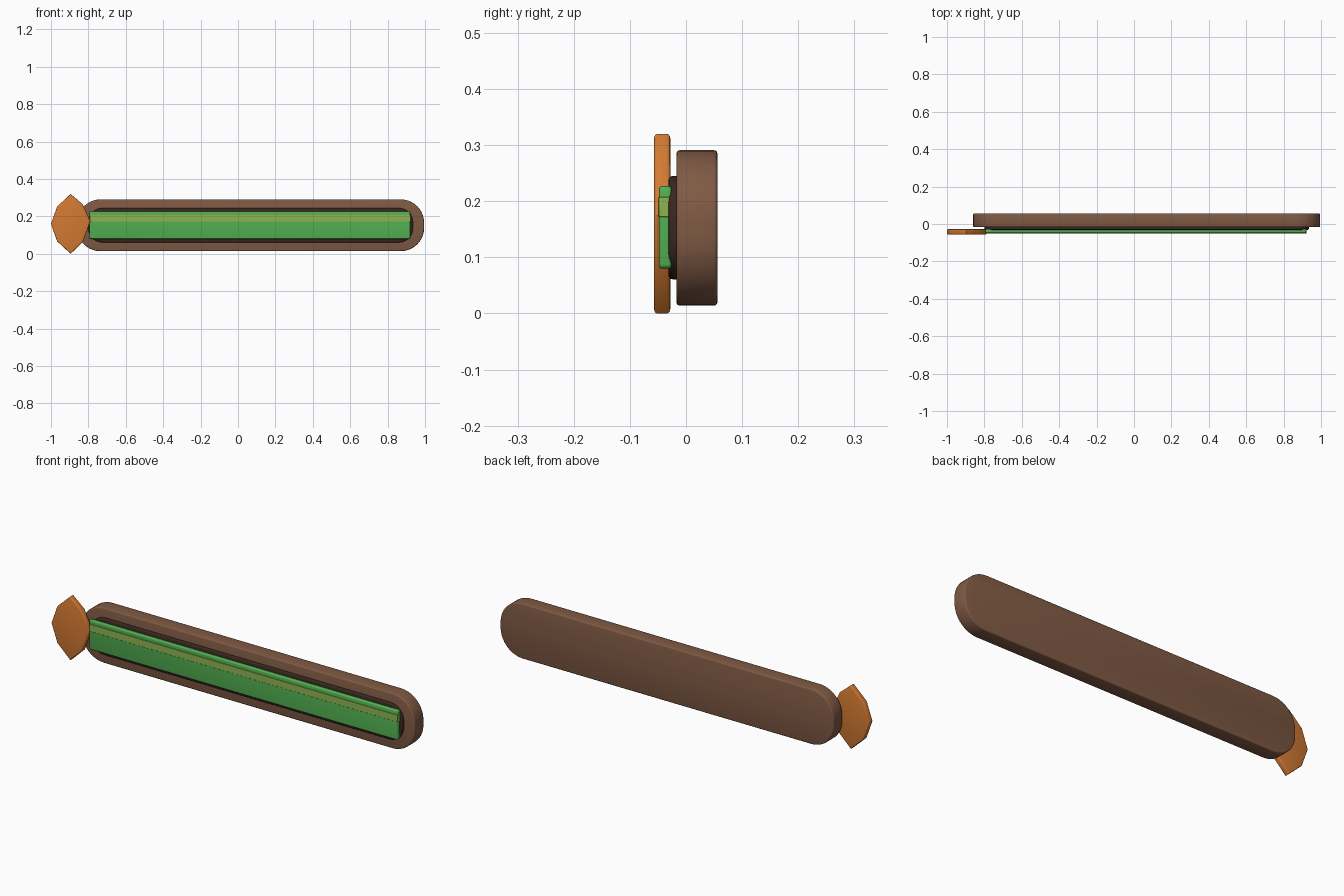
import bpy, bmesh, math

if "Cube" in bpy.data.objects:
    bpy.data.objects.remove(bpy.data.objects["Cube"])


def material(name, rgb):
    m = bpy.data.materials.new(name)
    lin = [(c / 255 / 12.92) if c / 255 <= 0.04045 else ((c / 255 + 0.055) / 1.055) ** 2.4 for c in rgb]
    m.diffuse_color = (*lin, 1)
    m.use_nodes = True
    m.node_tree.nodes["Principled BSDF"].inputs["Base Color"].default_value = m.diffuse_color
    return m


def rounded_rect(x0, x1, z0, z1, r, seg):
    """Outline of a rounded rectangle in the x/z plane."""
    pts = []
    corners = [(x1 - r, z1 - r), (x0 + r, z1 - r), (x0 + r, z0 + r), (x1 - r, z0 + r)]
    for i, (cx, cz) in enumerate(corners):
        for k in range(seg + 1):
            a = math.pi / 2 * (i + k / seg)
            pts.append((cx + r * math.cos(a), cz + r * math.sin(a)))
    return pts


def slab(name, outline, y0, y1, bevel, mat, seg=3):
    """Extrude an x/z outline from y0 (front) to y1 (back) and round the rims."""
    bm = bmesh.new()
    front = [bm.verts.new((x, y0, z)) for x, z in outline]
    back = [bm.verts.new((x, y1, z)) for x, z in outline]
    n = len(outline)
    caps = [bm.faces.new(front), bm.faces.new(back[::-1])]
    for i in range(n):
        j = (i + 1) % n
        bm.faces.new((front[j], front[i], back[i], back[j]))
    bmesh.ops.recalc_face_normals(bm, faces=bm.faces[:])
    if bevel:
        rims = list({e for f in caps for e in f.edges})
        bmesh.ops.bevel(bm, geom=rims, offset=bevel, segments=seg, profile=0.5,
                        affect='EDGES', clamp_overlap=True)
    me = bpy.data.meshes.new(name)
    bm.to_mesh(me)
    bm.free()
    me.materials.append(mat)
    ob = bpy.data.objects.new(name, me)
    bpy.context.collection.objects.link(ob)
    bpy.ops.object.select_all(action='DESELECT')
    ob.select_set(True)
    bpy.context.view_layer.objects.active = ob
    bpy.ops.object.shade_smooth_by_angle(angle=math.radians(32))
    return ob


brown = material("brown frame", (128, 90, 68))
dark = material("dark recess", (56, 40, 31))
green = material("bar green", (82, 176, 82))
light = material("highlight olive green", (142, 180, 80))
orange = material("orange", (212, 122, 50))

# Long rounded frame
slab("frame", rounded_rect(-0.86, 0.995, 0.014, 0.291, 0.125, 10), -0.017, 0.056, 0.006, brown)

# Dark tray the bar lies in
slab("tray", rounded_rect(-0.80, 0.935, 0.061, 0.245, 0.075, 6), -0.031, -0.010, 0.007, dark)

# Green fill bar with a lighter stripe wrapped over its front
slab("fill_bar", rounded_rect(-0.795, 0.921, 0.08, 0.227, 0.008, 3), -0.048, -0.026, 0.005, green)
slab("highlight_stripe", rounded_rect(-0.793, 0.922, 0.172, 0.208, 0.004, 2), -0.0495, -0.042, 0.001, light, 1)
# stripe continues down the right end of the bar
slab("highlight_end", rounded_rect(0.915, 0.922, 0.172, 0.208, 0.001, 1), -0.046, -0.028, 0, light)

# Eight-sided badge at the left end
badge = [(-1.0, 0.16), (-0.967, 0.253), (-0.895, 0.32), (-0.832, 0.267),
         (-0.789, 0.175), (-0.829, 0.064), (-0.895, 0.0), (-0.967, 0.067)]
slab("badge", badge, -0.057, -0.028, 0.006, orange)
